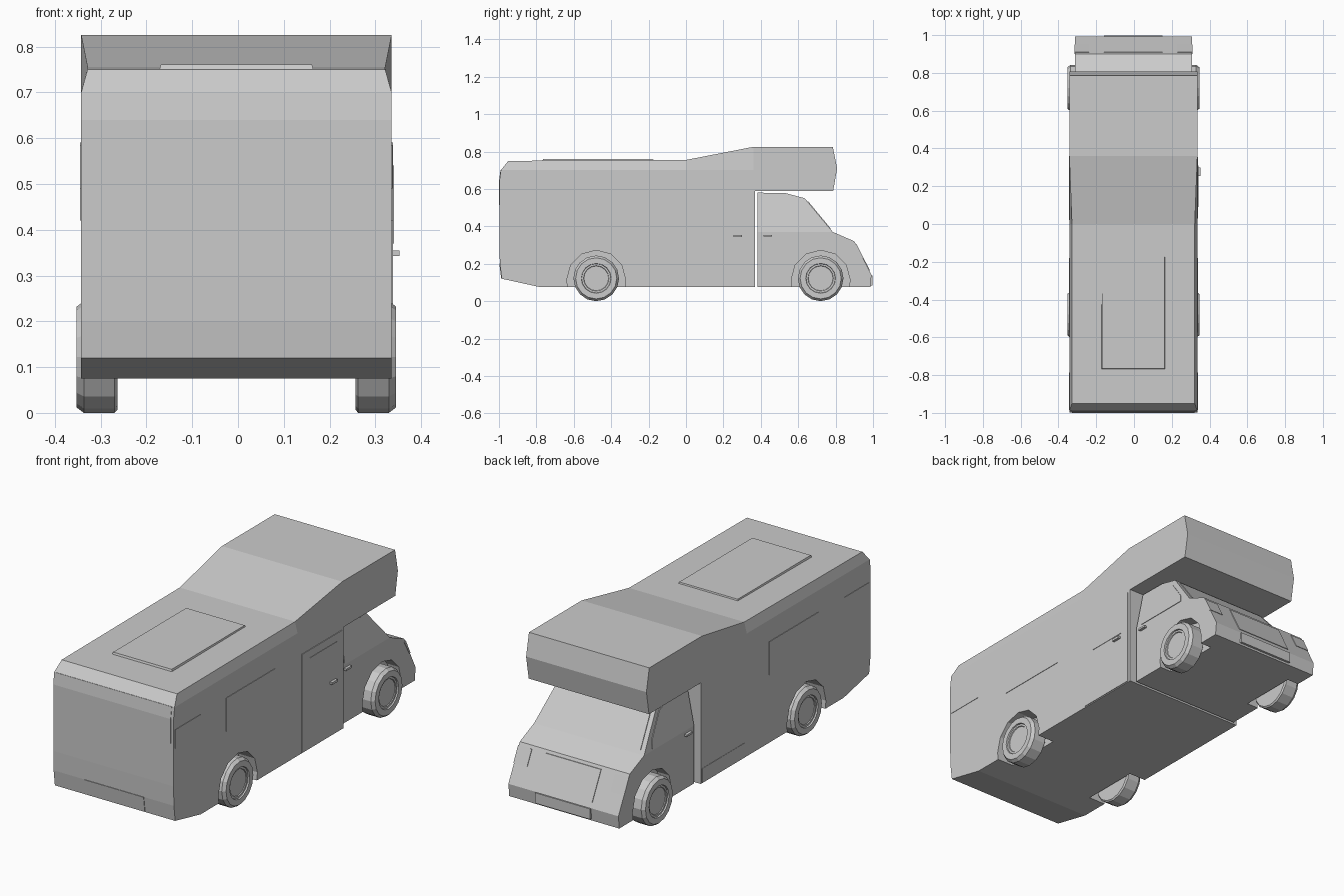
import bpy, bmesh, math
from mathutils import Matrix

if "Cube" in bpy.data.objects:
    bpy.data.objects.remove(bpy.data.objects["Cube"])

HALF = 0.339      # half width of the living box
CAB = 0.31        # half width of the driver cab
WHEELS = {"rear": -0.48, "front": 0.72}


def finish(name, bm):
    bmesh.ops.recalc_face_normals(bm, faces=bm.faces)
    me = bpy.data.meshes.new(name)
    bm.to_mesh(me)
    bm.free()
    ob = bpy.data.objects.new(name, me)
    bpy.context.collection.objects.link(ob)
    return ob


def prism_bm(pts, x0, x1):
    """Extrude a y-z outline along x."""
    bm = bmesh.new()
    face = bm.faces.new([bm.verts.new((x0, y, z)) for y, z in pts])
    ext = bmesh.ops.extrude_face_region(bm, geom=[face])
    for v in ext["geom"]:
        if isinstance(v, bmesh.types.BMVert):
            v.co.x = x1
    return bm


def prism(name, pts, x0, x1):
    return finish(name, prism_bm(pts, x0, x1))


def rect(y0, y1, z0, z1):
    return [(y0, z0), (y1, z0), (y1, z1), (y0, z1)]


def cut(bm, co, no):
    bmesh.ops.bisect_plane(bm, geom=bm.verts[:] + bm.edges[:] + bm.faces[:],
                           plane_co=co, plane_no=no)


def cab_taper(bm):
    for v in bm.verts:
        if v.co.z > 0.371:
            v.co.x *= 1 - (v.co.z - 0.37) * 0.65


def wheel_wells(ob, y):
    """Cut both wheel wells out of a body shell."""
    for s in (-1, 1):
        arch = [(y + 0.157 * math.cos(a), 0.115 + 0.157 * math.sin(a))
                for a in (math.pi * (i + 0.0) / 6 for i in range(7))]
        cutter = prism("well_cutter", arch + [(y - 0.145, 0.0), (y + 0.145, 0.0)],
                       s * 0.245, s * 0.42)
        cutter.hide_render = True
        mod = ob.modifiers.new("well", 'BOOLEAN')
        mod.operation, mod.solver, mod.object = 'DIFFERENCE', 'EXACT', cutter
        bpy.context.view_layer.objects.active = ob
        bpy.ops.object.modifier_apply(modifier=mod.name)
        bpy.data.objects.remove(cutter)


# living box with the raised sleeping overhang above the cab
bm = prism_bm([(-0.995, 0.20), (-0.985, 0.12), (-0.78, 0.075), (0.37, 0.075),
               (0.37, 0.59), (0.787, 0.59), (0.808, 0.71), (0.785, 0.825),
               (0.36, 0.825), (0.0, 0.755), (-0.95, 0.75), (-0.99, 0.70),
               (-0.998, 0.64), (-0.998, 0.30)], -HALF, HALF)
cut(bm, (0, 0, 0.70), (0, 0, 1))
cut(bm, (0, 0, 0), (0, 1, 0))
cut(bm, (0, 0.36, 0), (0, 1, 0))
for v in bm.verts:
    if v.co.z > 0.705 and v.co.y < 0.01:
        v.co.x *= 0.325 / HALF
body = finish("living_box", bm)
wheel_wells(body, WHEELS["rear"])

# driver cab
bm = prism_bm([(0.383, 0.075), (0.985, 0.075), (0.992, 0.14), (0.90, 0.32),
               (0.785, 0.37), (0.635, 0.55), (0.53, 0.578), (0.383, 0.58)], -CAB, CAB)
cut(bm, (0, 0, 0.37), (0, 0, 1))
cab_taper(bm)
cab = finish("driver_cab", bm)
wheel_wells(cab, WHEELS["front"])

# windscreen
bm = prism_bm([(0.768, 0.385), (0.774, 0.388), (0.653, 0.534), (0.645, 0.53)], -0.285, 0.285)
cab_taper(bm)
finish("windscreen", bm)

# bonnet line, grille, bumper and headlights
prism("front_bumper", rect(0.95, 0.998, 0.085, 0.138), -0.155, 0.155)
prism("grille", [(0.975, 0.165), (0.983, 0.165), (0.911, 0.306), (0.903, 0.306)], -0.155, 0.155)

# details that repeat on both sides
for s, tag in ((-1, "left"), (1, "right")):
    prism("side_window_" + tag, rect(-0.575, -0.18, 0.42, 0.59), s * 0.33, s * 0.3415)
    prism("corner_window_" + tag, rect(-0.985, -0.785, 0.49, 0.585), s * 0.33, s * 0.341)
    prism("headlight_" + tag, [(0.94, 0.23), (0.949, 0.23), (0.911, 0.306), (0.90, 0.30)],
          s * 0.235, s * 0.312)
    bm = prism_bm([(0.42, 0.38), (0.72, 0.38), (0.71, 0.42), (0.62, 0.53), (0.54, 0.555),
                   (0.43, 0.555)], s * 0.30, s * 0.313)
    cab_taper(bm)
    finish("cab_window_" + tag, bm)
    prism("cab_handle_" + tag, rect(0.415, 0.46, 0.345, 0.355), s * 0.30, s * 0.324)

# entrance door on the right, skirt hatch on the left
prism("entrance_door", rect(0.03, 0.355, 0.08, 0.58), 0.33, 0.3425)
prism("door_window", rect(0.09, 0.31, 0.37, 0.54), 0.33, 0.3445)
prism("door_handle", rect(0.255, 0.30, 0.343, 0.355), 0.33, 0.356)
prism("skirt_hatch", rect(0.02, 0.36, 0.08, 0.15), -0.33, -0.3405)

# rear window and number plate panel
prism("rear_window", [(-0.98, 0.515), (-1.0, 0.515), (-1.0, 0.64), (-0.992, 0.70),
                      (-0.97, 0.70)], -0.324, 0.324)
prism("rear_plate_panel", [(-0.97, 0.122), (-0.988, 0.122), (-0.998, 0.20), (-0.97, 0.20)],
      -0.17, 0.17)

# roof hatch with a sloped rim
bm = bmesh.new()
bmesh.ops.create_cube(bm, size=1, matrix=Matrix.Translation((0, -0.47, 0.752))
                      @ Matrix.Diagonal((0.34, 0.60, 0.018, 1)))
for v in bm.verts:
    if v.co.z > 0.755:
        v.co.x *= 0.97
        v.co.y = -0.47 + (v.co.y + 0.47) * 0.98
finish("roof_hatch", bm)

# wheels turned from a tyre and rim profile (distance out, radius)
PROFILE = [(0.26, 0.0), (0.26, 0.115), (0.266, 0.122), (0.333, 0.122), (0.349, 0.11),
           (0.349, 0.08), (0.342, 0.078), (0.342, 0.068), (0.338, 0.066), (0.338, 0.0)]
for place, y in WHEELS.items():
    for s, tag in ((-1, "left"), (1, "right")):
        bm = bmesh.new()
        vs = [bm.verts.new((s * x, 0, r)) for x, r in PROFILE]
        es = [bm.edges.new(p) for p in zip(vs, vs[1:])]
        bmesh.ops.spin(bm, geom=vs + es, cent=(0, 0, 0), axis=(1, 0, 0),
                       angle=math.tau, steps=16, use_duplicate=False)
        bmesh.ops.remove_doubles(bm, verts=bm.verts, dist=1e-4)
        bmesh.ops.translate(bm, verts=bm.verts, vec=(0, y, 0.122))
        finish(f"{place}_wheel_{tag}", bm)

# the door handle makes the right side wider, so nudge everything to centre
for ob in bpy.data.objects:
    ob.location.x = -0.0035
